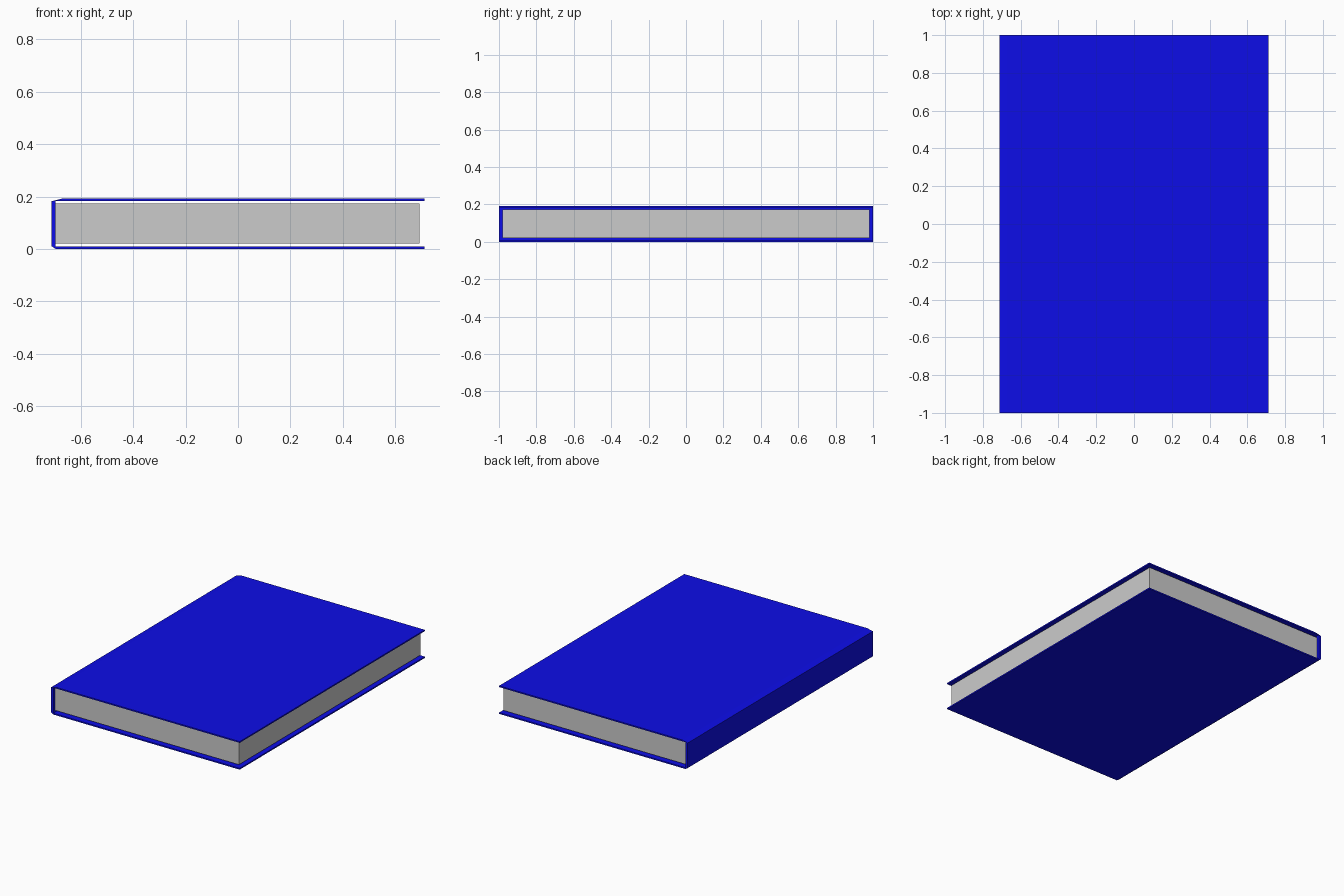
import bpy, bmesh

if "Cube" in bpy.data.objects:
    bpy.data.objects.remove(bpy.data.objects["Cube"])


def extrude_profile(name, profile, half_depth):
    """Extrude an x-z outline along y, centred on y = 0."""
    bm = bmesh.new()
    face = bm.faces.new([bm.verts.new((x, -half_depth, z)) for x, z in profile])
    res = bmesh.ops.extrude_face_region(bm, geom=[face])
    verts = [v for v in res["geom"] if isinstance(v, bmesh.types.BMVert)]
    bmesh.ops.translate(bm, verts=verts, vec=(0, 2 * half_depth, 0))
    bmesh.ops.recalc_face_normals(bm, faces=bm.faces)
    mesh = bpy.data.meshes.new(name)
    bm.to_mesh(mesh)
    bm.free()
    obj = bpy.data.objects.new(name, mesh)
    bpy.context.collection.objects.link(obj)
    return obj


# Cover: thin U-shaped wrap with bevelled spine corners
cover = extrude_profile("cover", [
    (0.713, 0), (0.713, 0.009), (-0.697, 0.009), (-0.697, 0.183),
    (0.713, 0.183), (0.713, 0.192), (-0.672, 0.192), (-0.713, 0.182),
    (-0.713, 0.011), (-0.697, 0)], 1.0)
blue = bpy.data.materials.new("cover_blue")
blue.diffuse_color = (0.004, 0.004, 0.8, 1)
blue.use_nodes = True
blue.node_tree.nodes["Principled BSDF"].inputs["Base Color"].default_value = blue.diffuse_color
cover.data.materials.append(blue)

# Page block: inset from the cover, resting against the spine
pages = extrude_profile("pages", [
    (-0.697, 0.021), (0.693, 0.021), (0.693, 0.173), (-0.697, 0.173)], 0.98)
